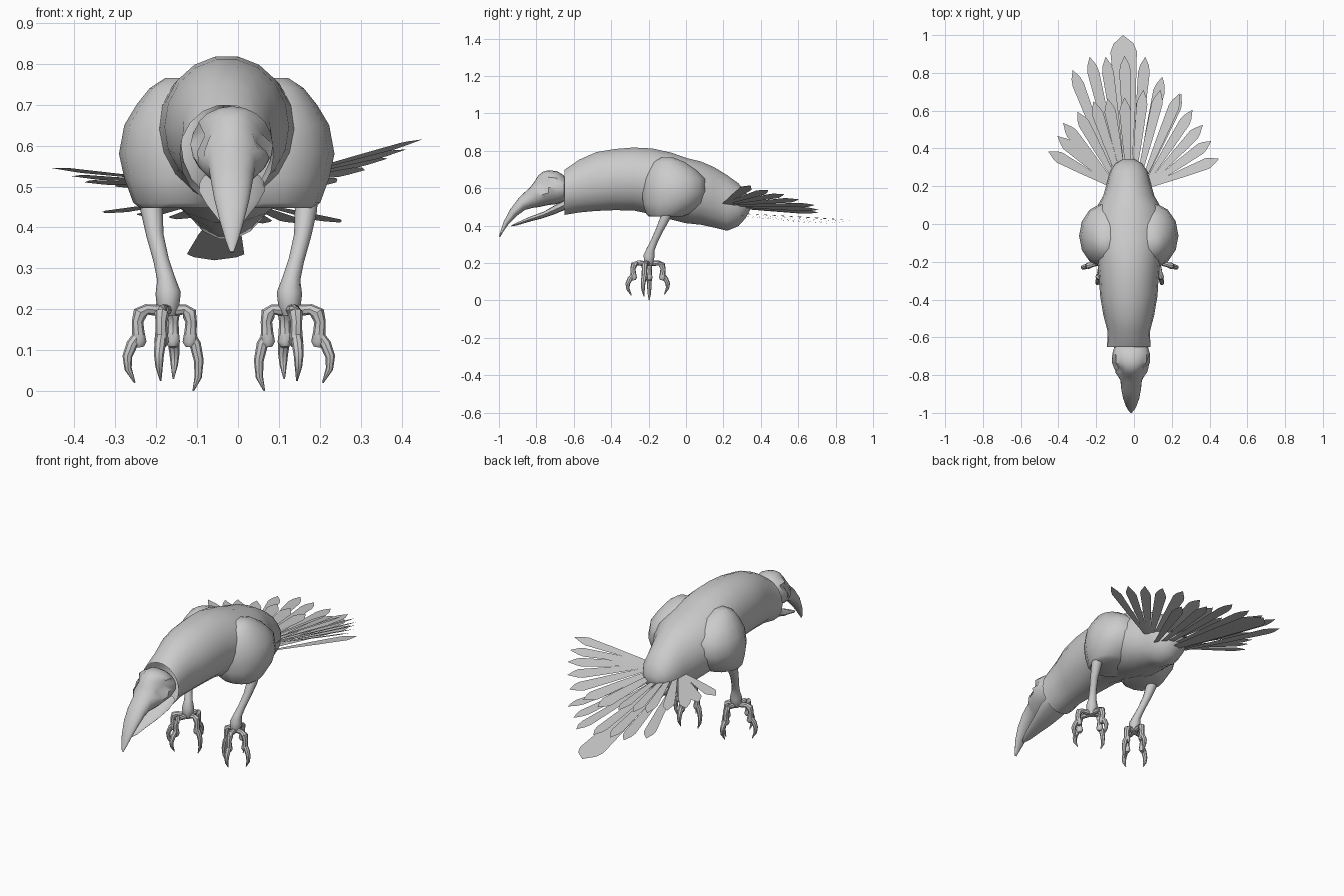
import bpy, bmesh, math
from mathutils import Vector

if "Cube" in bpy.data.objects:
    bpy.data.objects.remove(bpy.data.objects["Cube"])

grey = bpy.data.materials.new("light grey")
grey.diffuse_color = (0.6, 0.6, 0.6, 1)
grey.use_nodes = True
grey.node_tree.nodes["Principled BSDF"].inputs["Base Color"].default_value = grey.diffuse_color


def finish(name, bm, angle=40, recalc=True):
    if recalc:
        bmesh.ops.recalc_face_normals(bm, faces=bm.faces[:])
    me = bpy.data.meshes.new(name)
    bm.to_mesh(me)
    bm.free()
    me.materials.append(grey)
    ob = bpy.data.objects.new(name, me)
    bpy.context.collection.objects.link(ob)
    if angle:
        bpy.ops.object.select_all(action='DESELECT')
        ob.select_set(True)
        bpy.context.view_layer.objects.active = ob
        bpy.ops.object.shade_smooth_by_angle(angle=math.radians(angle))
    return ob


def loft(bm, rings, caps=(True, True)):
    """Skin a list of closed rings of points."""
    vs = [[bm.verts.new(p) for p in r] for r in rings]
    n = len(vs[0])
    for a, b in zip(vs, vs[1:]):
        for i in range(n):
            j = (i + 1) % n
            bm.faces.new((a[i], a[j], b[j], b[i]))
    if caps[0]:
        bm.faces.new(vs[0])
    if caps[1]:
        bm.faces.new(vs[-1])


def oval(c, u, v, n):
    c, u, v = Vector(c), Vector(u), Vector(v)
    return [c + u * math.cos(2 * math.pi * i / n) + v * math.sin(2 * math.pi * i / n)
            for i in range(n)]


def profile_rings(cx, sections, n):
    """Sections: top (y, z), bottom (y, z), half width."""
    out = []
    for yt, zt, yb, zb, w in sections:
        c = ((cx), (yt + yb) / 2, (zt + zb) / 2)
        out.append(oval(c, (w, 0, 0), (0, (yt - yb) / 2, (zt - zb) / 2), n))
    return out


def tube(bm, pts, radii, n=8):
    pts = [Vector(p) for p in pts]
    rings = []
    for i, p in enumerate(pts):
        d = (pts[min(i + 1, len(pts) - 1)] - pts[max(i - 1, 0)]).normalized()
        ref = Vector((0, 1, 0)) if abs(d.y) < 0.8 else Vector((1, 0, 0))
        u = d.cross(ref).normalized()
        rings.append(oval(p, u * radii[i], d.cross(u) * radii[i], n))
    loft(bm, rings)


# Body: y, top z, bottom z, half width; the neck end stays open
body = [(-.65, .70, .455, .115), (-.57, .755, .468, .112), (-.48, .795, .476, .135),
        (-.38, .812, .48, .152), (-.28, .82, .478, .158), (-.18, .815, .457, .168),
        (-.08, .793, .43, .185), (.0, .765, .41, .188), (.08, .745, .402, .175),
        (.15, .715, .387, .135), (.22, .672, .37, .115), (.28, .628, .395, .098),
        (.32, .58, .44, .07), (.343, .53, .485, .03)]
bm = bmesh.new()
loft(bm, profile_rings(-.0275, [(y, t, y, b, w) for y, t, b, w in body], 18), (False, True))
finish("body", bm)

# Thighs: z, centre y, half length, outer reach from the body centre line
thigh = [(.448, -.11, .09, .212), (.46, -.10, .115, .228), (.52, -.07, .165, .25),
         (.58, -.062, .175, .263), (.65, -.062, .168, .25), (.70, -.075, .13, .22),
         (.74, -.09, .085, .188), (.765, -.10, .03, .15)]
for s, side in ((1, "right"), (-1, "left")):
    bm = bmesh.new()
    loft(bm, [oval((-.0275 + s * .115, cy, z), (reach - .115, 0, 0), (0, ry, 0), 14)
              for z, cy, ry, reach in thigh])
    finish(side + "_thigh", bm)

# Skull with hooked upper beak
skull = [(-.642, .645, -.642, .55, .07), (-.655, .67, -.65, .53, .09),
         (-.69, .691, -.69, .515, .10), (-.735, .696, -.735, .51, .101),
         (-.765, .688, -.76, .505, .096), (-.79, .668, -.78, .50, .085),
         (-.81, .635, -.80, .497, .07), (-.835, .603, -.82, .495, .057),
         (-.89, .553, -.86, .484, .052), (-.94, .487, -.905, .452, .043),
         (-.975, .42, -.948, .408, .029), (-.992, .37, -.975, .37, .016),
         (-1.0, .342, -.994, .338, .005)]
bm = bmesh.new()
loft(bm, profile_rings(-.015, skull, 20))
for v in bm.verts:  # press in the eye sockets
    if math.hypot(v.co.y + .772, v.co.z - .632) < .04:
        v.co.x = -.015 + (v.co.x + .015) * .72
finish("head_and_beak", bm)

# Lower jaw
jaw = [(-.642, .54, -.645, .485, .078), (-.69, .515, -.70, .462, .08),
       (-.76, .475, -.77, .438, .062), (-.84, .445, -.84, .42, .043),
       (-.90, .418, -.90, .402, .026), (-.932, .402, -.932, .396, .008)]
bm = bmesh.new()
loft(bm, profile_rings(-.015, jaw, 12))
finish("lower_jaw", bm)

# Legs with four clawed toes each: direction, reach, claw drop
toes = [((1, -.3), 1.0, 0), ((-1, .05), .72, -.02), ((.2, -1), 1.1, .005), ((-.15, 1), 1.0, .01)]
for s, side in ((1, "right"), (-1, "left")):
    cx = -.0225
    bm = bmesh.new()
    tube(bm, [(cx + s * x, y, z) for x, y, z in
              ((.19, -.09, .50), (.188, -.112, .44), (.18, -.14, .38), (.165, -.168, .32),
               (.153, -.188, .275), (.148, -.197, .24), (.148, -.20, .205), (.148, -.20, .185))],
         (.03, .027, .021, .019, .022, .031, .027, .018), 10)
    finish(side + "_leg", bm)
    bm = bmesh.new()
    for (dx, dy), k, drop in toes:
        d = Vector((dx * s, dy, 0)).normalized() * k

        def at(r, z):
            return Vector((cx + s * .148, -.20, z)) + d * r
        tube(bm, [at(.0, .2), at(.03, .198), at(.055, .2), at(.072, .19), at(.078, .17),
                  at(.076, .145), at(.074, .12), at(.072, .108)],
             (.012, .014, .013, .018, .014, .015, .018, .01))
        tube(bm, [at(.074, .14), at(.092, .115), at(.104, .085 + drop / 2),
                  at(.102, .055 + drop), at(.085, .021 + drop)],
             (.012, .014, .012, .009, .002))
    finish(side + "_toes", bm)


# Feathers: flat tapered blades with pointed ends
def feather(bm, root, tip, normal, half):
    root, tip = Vector(root), Vector(tip)
    d = tip - root
    w = d.cross(Vector(normal)).normalized() * half
    cut = 1 - .045 / d.length
    shape = [(0, .25), (.5, .75), (cut - .06, 1), (cut, .75)]
    pts = [root + d * t + w * k for t, k in shape]
    pts += [tip] + [root + d * t - w * k for t, k in reversed(shape)]
    bm.faces.new([bm.verts.new(p) for p in reversed(pts)])


upper_right = [(.45, .345, .615), (.41, .44, .59), (.365, .525, .568), (.31, .605, .54),
               (.24, .69, .51), (.14, .71, .485), (.05, .71, .47)]
upper_left = [(-.455, .385, .545), (-.405, .465, .525), (-.375, .535, .51), (-.30, .595, .50),
              (-.215, .65, .485), (-.14, .665, .475), (-.05, .67, .465)]
lower = [(-.325, .815, .435), (-.235, .885, .428), (-.15, .885, .42), (-.05, .89, .41),
         (.06, .885, .41), (.15, .78, .41), (.25, .69, .412)]
for name, tips, normal, x0, y0, z0 in (
        ("right_upper_feathers", upper_right, (-.36, .19, 1), .22, .20, .515),
        ("left_upper_feathers", upper_left, (.15, .14, 1), .22, .20, .51),
        ("lower_tail_feathers", lower, (0, .12, 1), .25, .22, .47)):
    bm = bmesh.new()
    for i, t in enumerate(tips):
        feather(bm, (-.02 + (t[0] + .02) * x0, y0, z0 - .002 * i), t, normal, .031)
    finish(name, bm, 0, False)

# Broad centre tail feather
bm = bmesh.new()
feather(bm, (-.03, .26, .445), (-.058, 1.0, .32), (0, .17, 1), .07)
finish("centre_tail_feather", bm, 0, False)
